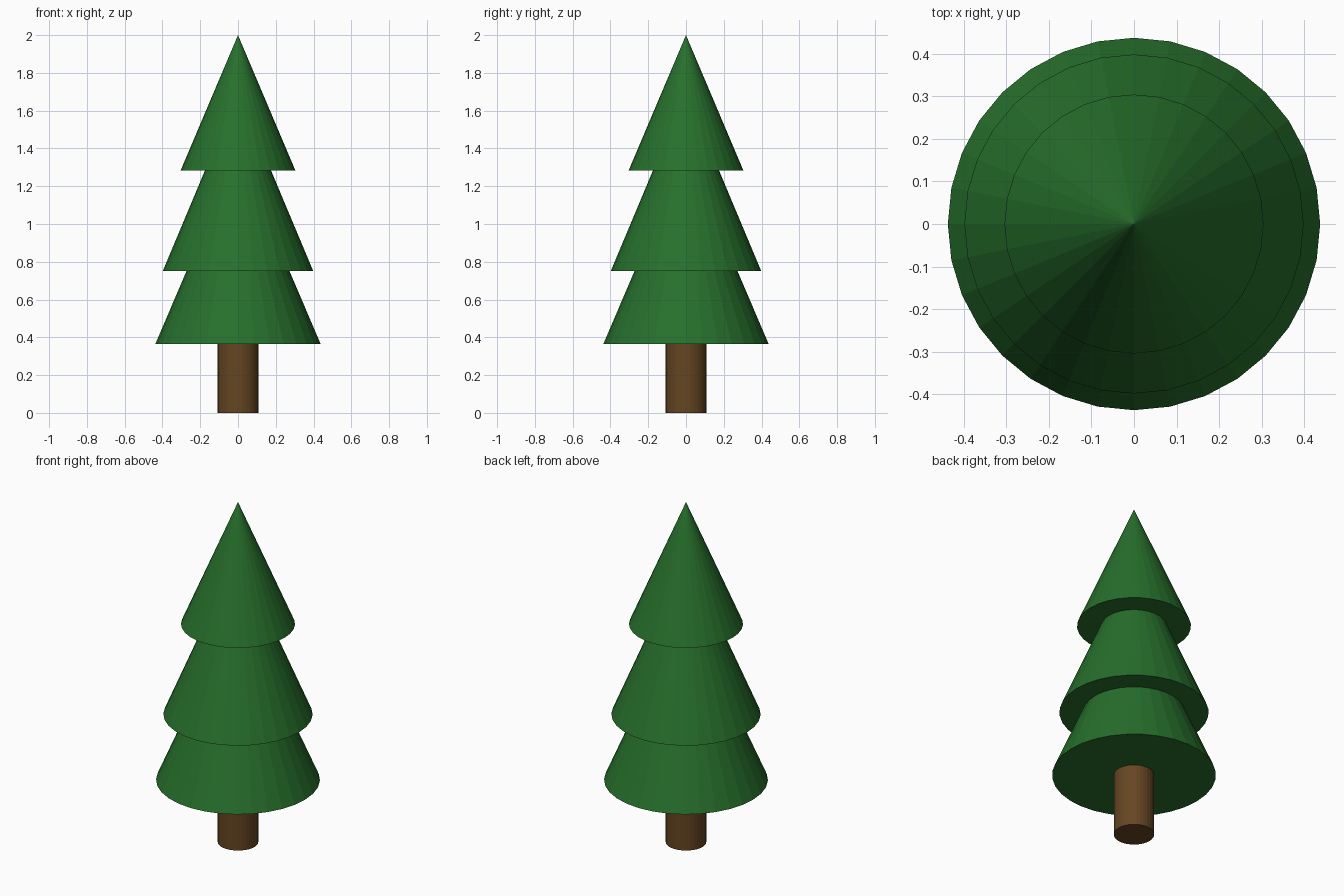
import bpy

if "Cube" in bpy.data.objects:
    bpy.data.objects.remove(bpy.data.objects["Cube"])

SIDES = 32


def material(name, color):
    mat = bpy.data.materials.new(name)
    mat.diffuse_color = color
    mat.use_nodes = True
    mat.node_tree.nodes["Principled BSDF"].inputs["Base Color"].default_value = mat.diffuse_color
    return mat


def cone(name, z0, z1, r0, r1, mat):
    bpy.ops.mesh.primitive_cone_add(vertices=SIDES, radius1=r0, radius2=r1,
                                    depth=z1 - z0, location=(0, 0, (z0 + z1) / 2))
    obj = bpy.context.object
    obj.name = name
    obj.data.materials.append(mat)
    return obj


green = material("needles", (0.02, 0.16, 0.025, 1))
brown = material("bark", (0.13, 0.06, 0.016, 1))

# Trunk, set slightly into the lowest tier
cone("trunk", 0.0, 0.38, 0.108, 0.108, brown)

# Foliage tiers: name, base height, apex height, base radius
for name, base, apex, radius in (("lower_tier", 0.366, 1.39, 0.437),
                                 ("middle_tier", 0.752, 1.70, 0.398),
                                 ("top_tier", 1.283, 2.0, 0.304)):
    cone(name, base, apex, radius, 0, green)
